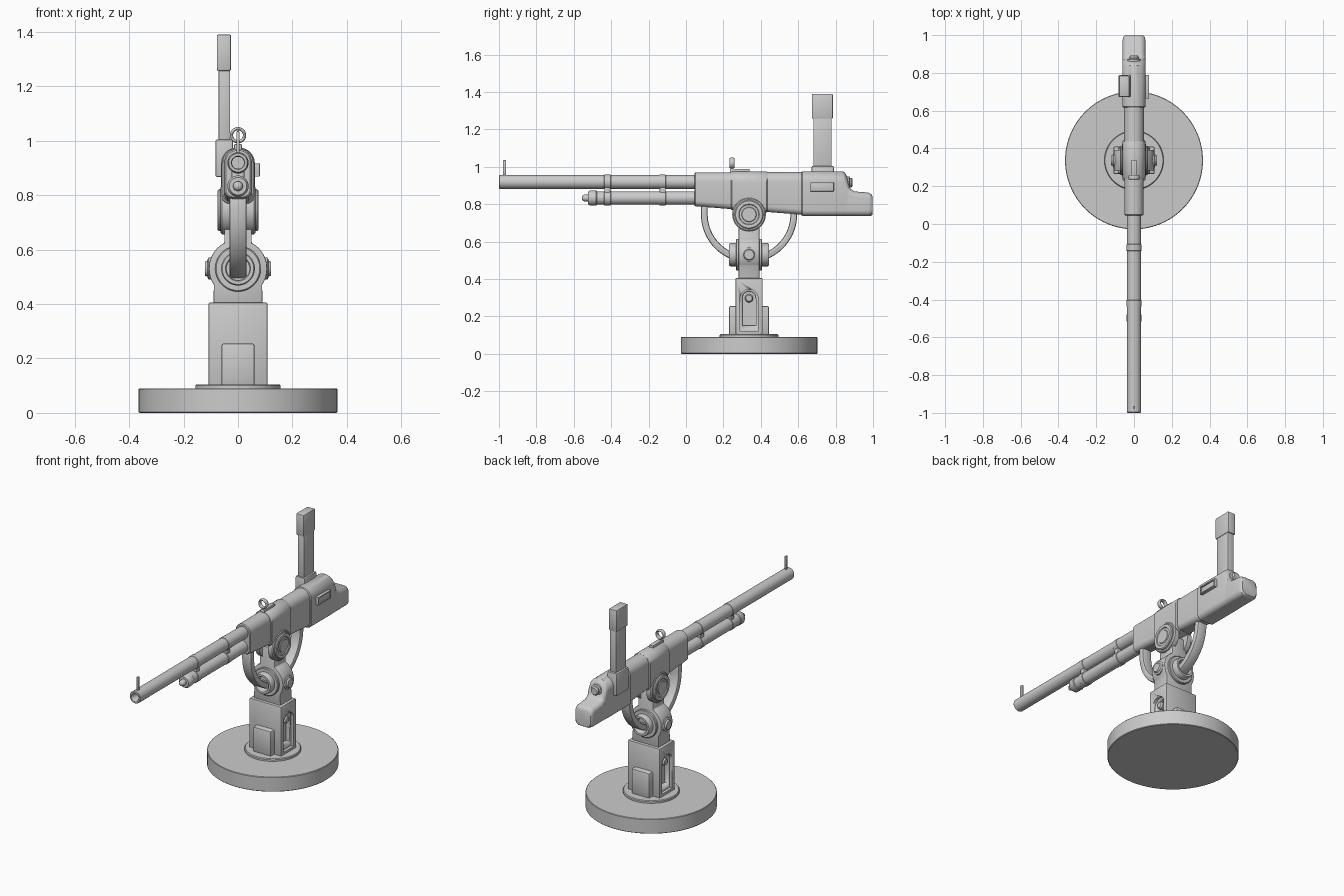
import bpy, bmesh
from math import sin, cos, pi, radians
from mathutils import Vector

if "Cube" in bpy.data.objects:
    bpy.data.objects.remove(bpy.data.objects["Cube"])

CY = 0.337  # y of the pivot axis


def finish(name, bm, bevel=0):
    bmesh.ops.recalc_face_normals(bm, faces=bm.faces[:])
    me = bpy.data.meshes.new(name)
    bm.to_mesh(me)
    bm.free()
    ob = bpy.data.objects.new(name, me)
    bpy.context.collection.objects.link(ob)
    bpy.ops.object.select_all(action='DESELECT')
    ob.select_set(True)
    bpy.context.view_layer.objects.active = ob
    if bevel:
        m = ob.modifiers.new("bevel", 'BEVEL')
        m.width, m.segments, m.limit_method = bevel, 2, 'ANGLE'
        m.angle_limit = radians(40)
        bpy.ops.object.modifier_apply(modifier="bevel")
    bpy.ops.object.shade_smooth_by_angle(angle=radians(35))
    return ob


def loft(name, rings, bevel=0):
    bm = bmesh.new()
    rows = [[bm.verts.new(p) for p in r] for r in rings]
    n = len(rows[0])
    for a, b in zip(rows, rows[1:]):
        for i in range(n):
            j = (i + 1) % n
            bm.faces.new((a[i], a[j], b[j], b[i]))
    bm.faces.new(rows[0])
    bm.faces.new(rows[-1])
    return finish(name, bm, bevel)


def lathe(name, axis, centre, prof, n=48):
    """prof: (radius, distance along axis) pairs"""
    rings = []
    for r, t in prof:
        ring = []
        for i in range(n):
            u, v = r * cos(2 * pi * i / n), r * sin(2 * pi * i / n)
            p = {'x': (t, u, v), 'y': (u, t, v), 'z': (u, v, t)}[axis]
            ring.append(Vector(centre) + Vector(p))
        rings.append(ring)
    return loft(name, rings)


def box(name, x0, x1, y0, y1, z0, z1, bevel=0.004):
    return loft(name, [[(x0, y0, z), (x1, y0, z), (x1, y1, z), (x0, y1, z)] for z in (z0, z1)], bevel)


def extrude(name, pts, axis, a, b, bevel=0):
    """pts are (y, z) for axis x, (x, z) for axis y"""
    return loft(name, [[(t, u, v) if axis == 'x' else (u, t, v) for u, v in pts] for t in (a, b)], bevel)


def arc(cx, cz, r, a0, a1, n=16):
    return [(cx + r * cos(radians(a0 + (a1 - a0) * i / n)),
             cz + r * sin(radians(a0 + (a1 - a0) * i / n))) for i in range(n + 1)]


def section(y, w, z0, z1, rt, rb):
    """Upright rounded slab section, top radius rt, bottom radius rb"""
    p = arc(w - rt, z1 - rt, rt, 0, 90, 8) + arc(rt - w, z1 - rt, rt, 90, 180, 8)
    p += arc(rb - w, z0 + rb, rb, 180, 270, 5) + arc(w - rb, z0 + rb, rb, 270, 360, 5)
    # tiny offset keeps paired arc ends distinct when the radius equals the width
    return [(x, y, z) for x, z in p]


# Base
lathe("base_disc", 'z', (0, CY, 0), [(.362, 0), (.365, .003), (.365, .087), (.362, .09)], 96)
lathe("base_collar", 'z', (0, CY, 0), [(.157, .08), (.157, .1), (.153, .105)], 64)

# Pedestal with stepped arched recesses in both sides
ped = box("pedestal", -.108, .108, CY - .072, CY + .072, .1, .405)
for s in (-1, 1):
    for hw, z0, x0 in ((.048, .12, .09), (.036, .15, .065)):
        pts = [(CY - hw, z0), (CY + hw, z0)] + arc(CY, .297, hw, 0, 180)
        cut = extrude("recess_cutter", pts, 'x', s * x0, s * .13)
        cut.hide_render = True
        bpy.context.view_layer.objects.active = ped
        m = ped.modifiers.new("recess", 'BOOLEAN')
        m.operation, m.object, m.solver = 'DIFFERENCE', cut, 'EXACT'
        bpy.ops.object.modifier_apply(modifier="recess")
        bpy.data.objects.remove(cut)
    lathe("recess_bolt", 'x', (0, CY, .297),
          [(.022, s * .06), (.022, s * .092), (.016, s * .1)], 24)
box("pedestal_panels", -.061, .061, CY - .107, CY + .107, .1, .255, .008)

# Swivel neck: round head with narrower post above
half = arc(0, .53, .107, -34, 62, 20)
pts = [(.09, .4)] + half + [(.05, .74)]
pts += [(-x, z) for x, z in reversed(pts)]
extrude("swivel_neck", pts, 'y', CY - .055, CY + .055, .004)
for s in (-1, 1):
    lathe("arc_guide", 'y', (0, CY, .53),
          [(.084, s * .05), (.084, s * .066), (.08, s * .07), (.062, s * .07), (.062, s * .1),
           (.058, s * .106), (.046, s * .106), (.042, s * .1), (.042, s * .06)])
    lathe("clamp_bolt", 'x', (0, CY, .53),
          [(.04, s * .09), (.04, s * .108), (.034, s * .112), (.03, s * .112), (.026, s * .121)], 32)
    # Trunnion cheeks
    lathe("trunnion", 'x', (0, CY, .745),
          [(.09, s * .03), (.09, s * .058), (.084, s * .064), (.077, s * .064), (.077, s * .07),
           (.072, s * .075), (.055, s * .075), (.052, s * .07), (.04, s * .07), (.037, s * .074)])

# Elevation arc
c = .745
pts = [(CY + .257, .8)] + arc(CY, c, .257, 0, -180, 40) + [(CY - .257, .8), (CY - .221, .8)]
pts += arc(CY, c, .221, 180, 360, 40) + [(CY + .221, .8)]
extrude("elevation_arc", pts, 'x', -.032, .032, .009)

# Receiver
loft("receiver_front", [section(.045, .045, .793, .965, .044, .03), section(.05, .05, .789, .97, .049, .03),
                        section(.64, .053, .742, .972, .052, .03)])
loft("receiver_sleeve", [section(.24, .055, .774, .972, .054, .03), section(.246, .06, .769, .975, .059, .03),
                         section(.43, .06, .755, .975, .059, .03), section(.436, .055, .758, .972, .054, .03)])
rear = [(.618, .058, .741, .971), (.623, .062, .737, .975), (.84, .062, .737, .975), (.85, .06, .737, .968),
        (.862, .06, .737, .945), (.87, .06, .737, .91), (.88, .06, .737, .882), (.9, .06, .737, .868),
        (.975, .06, .737, .862), (.99, .057, .738, .854), (.998, .05, .744, .84)]
loft("receiver_rear", [section(y, w, z0, z1, min(w - .001, .058) if z1 > .9 else .03, .03)
                       for y, w, z0, z1 in rear])
lathe("rear_knob", 'y', (0, 0, .915),
      [(.034, .83), (.034, .872), (.026, .876), (.026, .884), (.02, .891)], 32)

# Barrel with bore, and lower tube with rounded plug
lathe("barrel", 'y', (0, 0, .919),
      [(.022, -.9), (.022, -.995), (.025, -1), (.034, -1), (.037, -.996), (.037, .1)])
lathe("lower_tube", 'y', (0, 0, .833),
      [(.006, -.557), (.014, -.552), (.018, -.543), (.018, -.525), (.032, -.525), (.039, -.515),
       (.039, -.48), (.036, -.476), (.036, .08)])
for y in (-.42, -.125):
    box("tube_bracket", -.024, .024, y - .016, y + .016, .84, .91)
    for z in (.833, .919):
        lathe("bracket_band", 'y', (0, y, z), [(.037, -.018), (.039, -.016), (.039, .016), (.037, .018)])

# Sights
box("front_sight", -.006, .006, -.978, -.963, .945, 1.035, .002)
box("rear_sight_base", -.014, .014, .235, .34, .96, .988)
box("rear_sight_post", -.006, .006, .238, .254, .97, 1.0, .001)
bpy.ops.mesh.primitive_torus_add(location=(0, .246, 1.02), rotation=(pi / 2, 0, 0), major_radius=.024,
                                 minor_radius=.006, major_segments=32, minor_segments=10)
ring = bpy.context.object
ring.name = "rear_sight_ring"
ring.scale.z = 2.2
bpy.ops.object.shade_smooth_by_angle(angle=radians(40))

# Magazine on the left side
box("magazine_well", -.083, -.018, .672, .79, .866, 1.005, .008)
box("magazine", -.071, -.029, .681, .779, .95, 1.3)
box("magazine_cap", -.078, -.025, .673, .785, 1.257, 1.39, .006)

# Ejection port frame on the right side
for y0, y1, z0, z1 in ((.665, .79, .91, .917), (.665, .79, .869, .876),
                       (.665, .672, .869, .917), (.783, .79, .869, .917)):
    box("port_frame", .04, .08, y0, y1, z0, z1, .001)
box("port_cover", .04, .073, .667, .788, .871, .915, .001)
